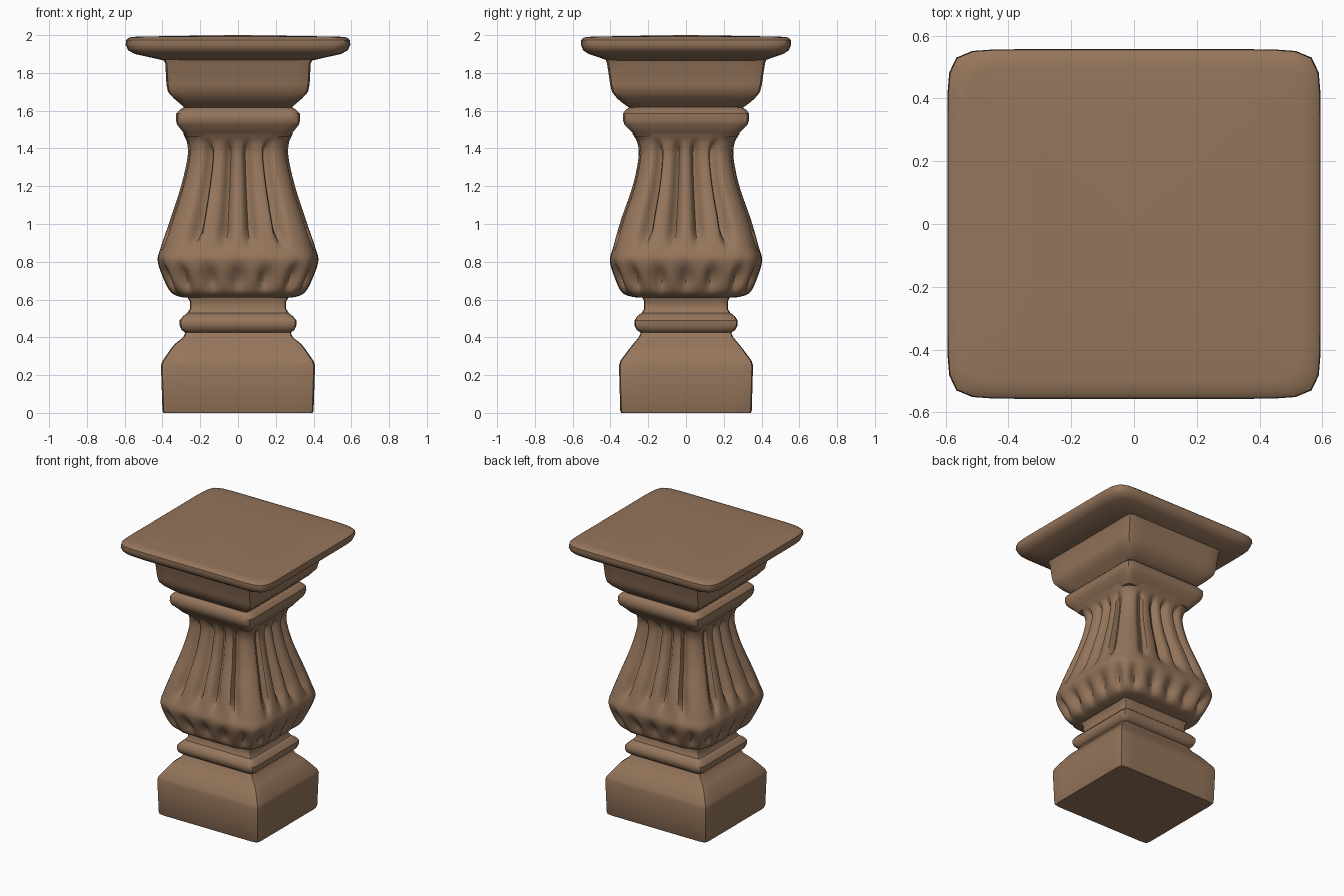
import bpy
import bmesh
import math

cube = bpy.data.objects.get("Cube")
if cube:
    bpy.data.objects.remove(cube, do_unlink=True)

stone = bpy.data.materials.new("warm brown stone")
stone.use_nodes = True
COLOUR = (0.30, 0.178, 0.105, 1)
stone.diffuse_color = COLOUR
shader = stone.node_tree.nodes["Principled BSDF"]
shader.inputs["Base Color"].default_value = COLOUR
shader.inputs["Roughness"].default_value = 0.8


def smoothstep(a, b, x):
    t = min(1, max(0, (x - a) / (b - a)))
    return t * t * (3 - 2 * t)


def refine(profile, steps):
    """Catmull-Rom curve through the (z, half width, half depth) points."""
    pts = [profile[0]] + profile + [profile[-1]]
    out = []
    for a, b, c, d in zip(pts, pts[1:], pts[2:], pts[3:]):
        for k in range(steps):
            t = k / steps
            out.append(tuple(
                0.5 * (2 * q + (r - p) * t + (2 * p - 5 * q + 4 * r - s) * t * t
                       + (3 * q - p - 3 * r + s) * t ** 3)
                for p, q, r, s in zip(a, b, c, d)))
    return out + [profile[-1]]


def loft(name, profile, power, per_side=16, carve=None):
    """Stack rounded-square sections; carve(u, z) gives an inward dent."""
    bm = bmesh.new()
    rings = []
    for z, rx, ry in profile:
        ring = []
        for side in range(4):
            turn = side * math.pi / 2
            c, s = round(math.cos(turn)), round(math.sin(turn))
            for k in range(per_side):
                u = -1 + 2 * k / per_side
                r = (1 + abs(u) ** power) ** (-1 / power)
                if carve:
                    r *= 1 - carve(u, z)
                x, y = r, r * u
                ring.append(bm.verts.new(((x * c - y * s) * rx,
                                          (x * s + y * c) * ry, z)))
        rings.append(ring)
    for low, high in zip(rings, rings[1:]):
        for i in range(len(low)):
            j = (i + 1) % len(low)
            bm.faces.new((low[i], low[j], high[j], high[i]))
    bm.faces.new(rings[0][::-1])
    bm.faces.new(rings[-1])
    mesh = bpy.data.meshes.new(name)
    bm.to_mesh(mesh)
    bm.free()
    mesh.materials.append(stone)
    obj = bpy.data.objects.new(name, mesh)
    bpy.context.collection.objects.link(obj)
    return obj


def flutes(u, z):
    """Long grooves up the body and short dents between the lower lobes."""
    fade = smoothstep(0.84, 0.98, z) * (1 - smoothstep(1.38, 1.46, z))
    groove = sum(math.exp(-((u - g) / 0.075) ** 2) for g in (-0.6, -0.18, 0.18, 0.6))
    belly = math.exp(-((z - 0.71) / 0.065) ** 2)
    dent = sum(math.exp(-((u - g) / 0.1) ** 2) for g in (-0.78, -0.38, 0, 0.38, 0.78))
    return 0.15 * fade * groove + 0.10 * belly * dent


parts = []

# Square plinth with stepped shoulder
parts.append(loft("plinth", [
    (0, 0.395, 0.343), (0.01, 0.40, 0.348), (0.25, 0.408, 0.355),
    (0.275, 0.40, 0.348), (0.34, 0.355, 0.30), (0.365, 0.335, 0.28),
    (0.40, 0.29, 0.25), (0.435, 0.275, 0.235)], 40))

# Rounded band and narrow neck
parts.append(loft("lower_band", [
    (0.425, 0.28, 0.24), (0.44, 0.30, 0.262), (0.465, 0.309, 0.273),
    (0.49, 0.309, 0.273), (0.512, 0.29, 0.258), (0.53, 0.268, 0.235)], 30))
parts.append(loft("neck", [
    (0.52, 0.275, 0.24), (0.55, 0.255, 0.222), (0.59, 0.255, 0.222),
    (0.63, 0.28, 0.24)], 30))

# Fluted vase-shaped body
parts.append(loft("fluted_body", refine([
    (0.61, 0.285, 0.26), (0.63, 0.345, 0.33), (0.69, 0.388, 0.37),
    (0.80, 0.425, 0.403), (0.88, 0.408, 0.385), (1.02, 0.36, 0.345),
    (1.20, 0.302, 0.283), (1.35, 0.268, 0.252), (1.43, 0.27, 0.258),
    (1.48, 0.292, 0.285)], 7), 5, 48, flutes))

# Collar above the body
parts.append(loft("collar", [
    (1.46, 0.27, 0.265), (1.485, 0.29, 0.285), (1.525, 0.322, 0.325),
    (1.55, 0.329, 0.334), (1.585, 0.328, 0.334), (1.605, 0.308, 0.318),
    (1.62, 0.285, 0.295)], 22))

# Flared capital
parts.append(loft("capital", [
    (1.615, 0.282, 0.30), (1.64, 0.31, 0.335), (1.665, 0.34, 0.365),
    (1.70, 0.371, 0.392), (1.74, 0.379, 0.402), (1.85, 0.385, 0.418),
    (1.88, 0.40, 0.43)], 30))

# Broad top slab with soft edges and a very shallow crown
parts.append(loft("top_slab", [
    (1.865, 0.39, 0.415), (1.88, 0.455, 0.455), (1.90, 0.545, 0.515),
    (1.92, 0.582, 0.545), (1.95, 0.595, 0.557), (1.975, 0.592, 0.555),
    (1.988, 0.575, 0.54), (1.992, 0.535, 0.50), (1.996, 0.30, 0.28),
    (2.0, 0.02, 0.02)], 14))

bpy.ops.object.select_all(action="DESELECT")
for part in parts:
    part.select_set(True)
bpy.context.view_layer.objects.active = parts[0]
bpy.ops.object.shade_smooth_by_angle(angle=math.radians(40))
